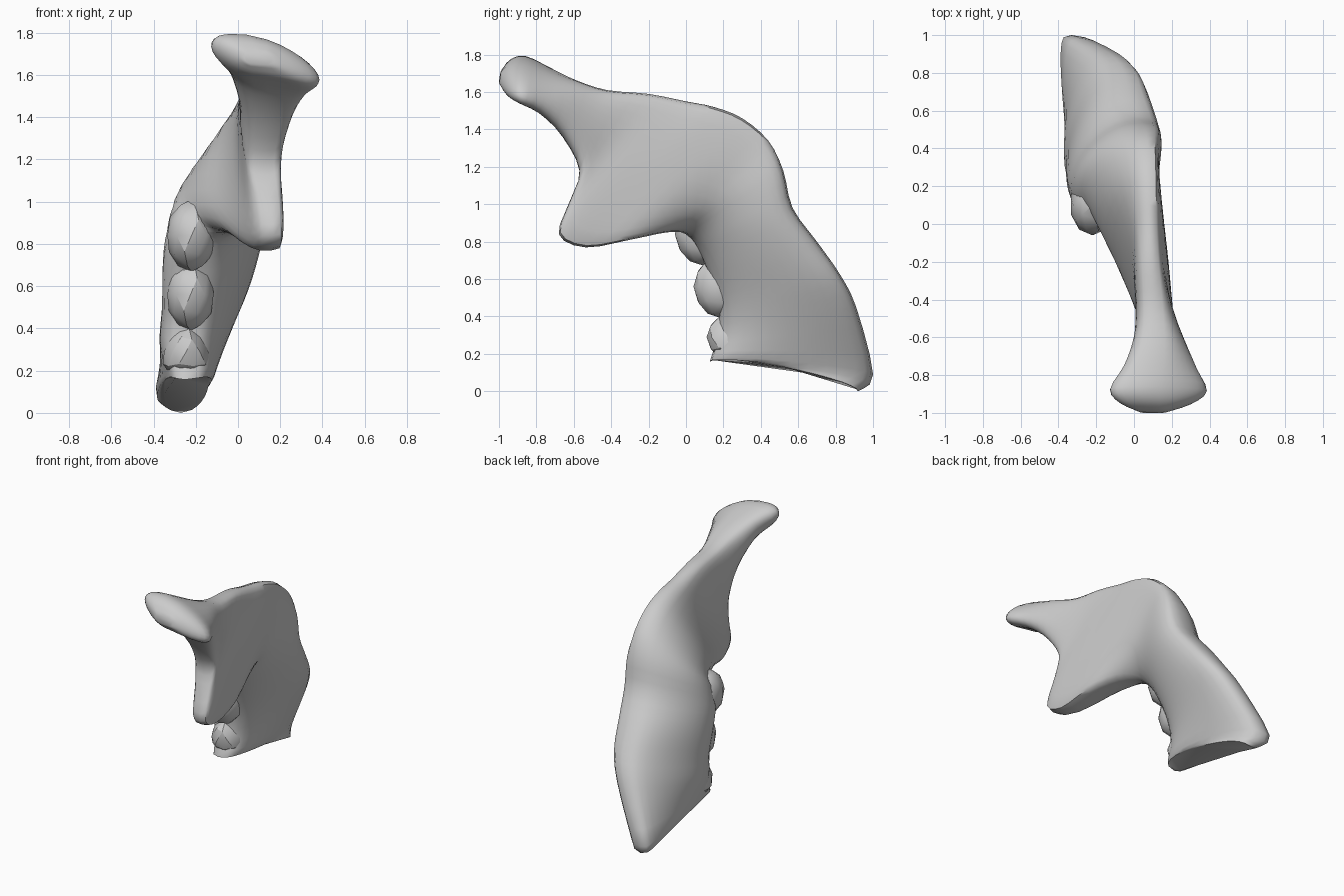
import bpy
import bmesh
from math import sin, cos, pi
from mathutils import Vector

cube = bpy.data.objects.get("Cube")
if cube:
    bpy.data.objects.remove(cube, do_unlink=True)

# One bone-grey material
bone = bpy.data.materials.new("bone_grey")
bone.use_nodes = True
grey = (0.6, 0.6, 0.6, 1.0)
bone.diffuse_color = grey
bone.node_tree.nodes["Principled BSDF"].inputs["Base Color"].default_value = grey

RIM = 0.1
SIDES = 28


def catmull(a, b, c, d, t):
    """Smooth interpolation from b to c."""
    return 0.5 * (2 * b + (c - a) * t + (2 * a - 5 * b + 4 * c - d) * t ** 2
                  + (3 * b - a - 3 * c + d) * t ** 3)


def smooth_open(points, steps):
    last = len(points) - 1
    result = []
    for i in range(last):
        a, b, c, d = (points[min(max(k, 0), last)] for k in range(i - 1, i + 3))
        result += [catmull(a, b, c, d, s / steps) for s in range(steps)]
    return result + [points[last]]


def section(outer, inner, medial_x, lateral_x, medial_lift=0, lateral_lift=0,
            medial_power=1.1, lateral_power=0.9):
    """Rail points of one cross-section; a higher power hollows that side."""
    outer, inner = Vector(outer), Vector(inner)
    middle = (outer + inner) / 2
    medial = Vector((medial_x, middle.y, middle.z + medial_lift))
    lateral = Vector((lateral_x, middle.y, middle.z + lateral_lift))
    return [outer, inner, medial, lateral, medial_power, lateral_power]


def ring_points(outer, inner, medial, lateral, medial_power, lateral_power):
    """Closed outline with rounded rims at the outer and inner rails."""
    middle = (outer + inner) / 2
    points = []
    for i in range(SIDES):
        angle = 2 * pi * i / SIDES
        s = abs(sin(angle))
        side, sign, power = (lateral, 1, lateral_power) if angle < pi else (medial, -1, medial_power)
        point = outer.lerp(inner, (1 - cos(angle)) / 2) + (side - middle) * s ** power
        point.x += sign * RIM * (s ** 0.5 - s ** power)
        points.append(point)
    return points


def finish(bm, name, angle):
    bmesh.ops.recalc_face_normals(bm, faces=bm.faces)
    mesh = bpy.data.meshes.new(name)
    bm.to_mesh(mesh)
    bm.free()
    mesh.materials.append(bone)
    obj = bpy.data.objects.new(name, mesh)
    bpy.context.collection.objects.link(obj)
    bpy.ops.object.select_all(action="DESELECT")
    obj.select_set(True)
    bpy.context.view_layer.objects.active = obj
    bpy.ops.object.shade_smooth_by_angle(angle=angle)


# Condyle and neck
condyle = [
    section((0.09, -0.99, 1.71), (0.1, -1.0, 1.65), 0.03, 0.17, 0.01, -0.01),
    section((0.06, -0.94, 1.77), (0.13, -0.96, 1.6), -0.07, 0.3, 0.03, -0.05),
    section((0.04, -0.86, 1.79), (0.14, -0.9, 1.57), -0.12, 0.38, 0.03, -0.08),
    section((0.08, -0.73, 1.73), (0.14, -0.79, 1.5), -0.05, 0.33, 0.03, -0.05),
    section((0.1, -0.58, 1.66), (0.14, -0.66, 1.36), 0.0, 0.27),
]
# Ramus with the coronoid process on its inner rail
ramus = [
    section((0.1, -0.42, 1.61), (0.12, -0.57, 1.18), 0.01, 0.22),
    section((0.09, -0.2, 1.59), (0.15, -0.62, 1.02), 0.01, 0.19),
    section((0.08, 0.0, 1.55), (0.17, -0.68, 0.84), 0.0, 0.19, -0.05),
    section((0.08, 0.15, 1.52), (0.16, -0.54, 0.77), -0.07, 0.18, -0.08, medial_power=1.4),
    section((0.08, 0.3, 1.46), (0.14, -0.3, 0.81), -0.18, 0.16, -0.08, medial_power=1.7),
    section((0.07, 0.44, 1.34), (0.04, -0.1, 0.85), -0.26, 0.13, -0.05, medial_power=1.6),
]
# Body of the jaw down to the cut chin
body = [
    section((0.05, 0.52, 1.18), (-0.1, 0.0, 0.84), -0.3, 0.12, medial_power=1.4),
    section((0.02, 0.57, 0.98), (-0.19, 0.06, 0.76), -0.32, 0.1, medial_power=1.2),
    section((-0.03, 0.7, 0.8), (-0.23, 0.12, 0.62), -0.33, 0.07),
    section((-0.06, 0.82, 0.63), (-0.24, 0.17, 0.45), -0.335, 0.02),
    section((-0.14, 0.91, 0.45), (-0.25, 0.17, 0.3), -0.36, -0.04),
    section((-0.33, 1.0, 0.09), (-0.25, 0.13, 0.17), -0.37, -0.12, 0.03, 0.03),
    section((-0.27, 0.92, 0.0), (-0.25, 0.13, 0.16), -0.35, -0.14, 0.05, 0.05),
]

# Loft the sections along smoothed rails
rails = [smooth_open(list(rail), 3) for rail in zip(*(condyle + ramus + body))]
bm = bmesh.new()
rings = [[bm.verts.new(p) for p in ring_points(*rail_points)] for rail_points in zip(*rails)]
for ring, following in zip(rings, rings[1:]):
    for i in range(SIDES):
        bm.faces.new((ring[i - 1], ring[i], following[i], following[i - 1]))
bm.faces.new(rings[0])
bm.faces.new(rings[-1])
finish(bm, "jaw_bone", 0.9)


# Worn, faceted teeth sunk into the inner edge
def tooth(name, centre, radii, taper=0):
    bm = bmesh.new()
    bmesh.ops.create_icosphere(bm, subdivisions=2, radius=1)
    for vert in bm.verts:
        vert.co.x *= 1 - taper * vert.co.z
        vert.co = [c + v * r for c, v, r in zip(centre, vert.co, radii)]
    finish(bm, name, 0.4)


tooth("rear_molar", (-0.22, 0.1, 0.84), (0.12, 0.16, 0.17))
tooth("middle_molar", (-0.225, 0.19, 0.56), (0.115, 0.15, 0.17))
tooth("front_tooth", (-0.245, 0.25, 0.29), (0.11, 0.14, 0.13), taper=0.3)
